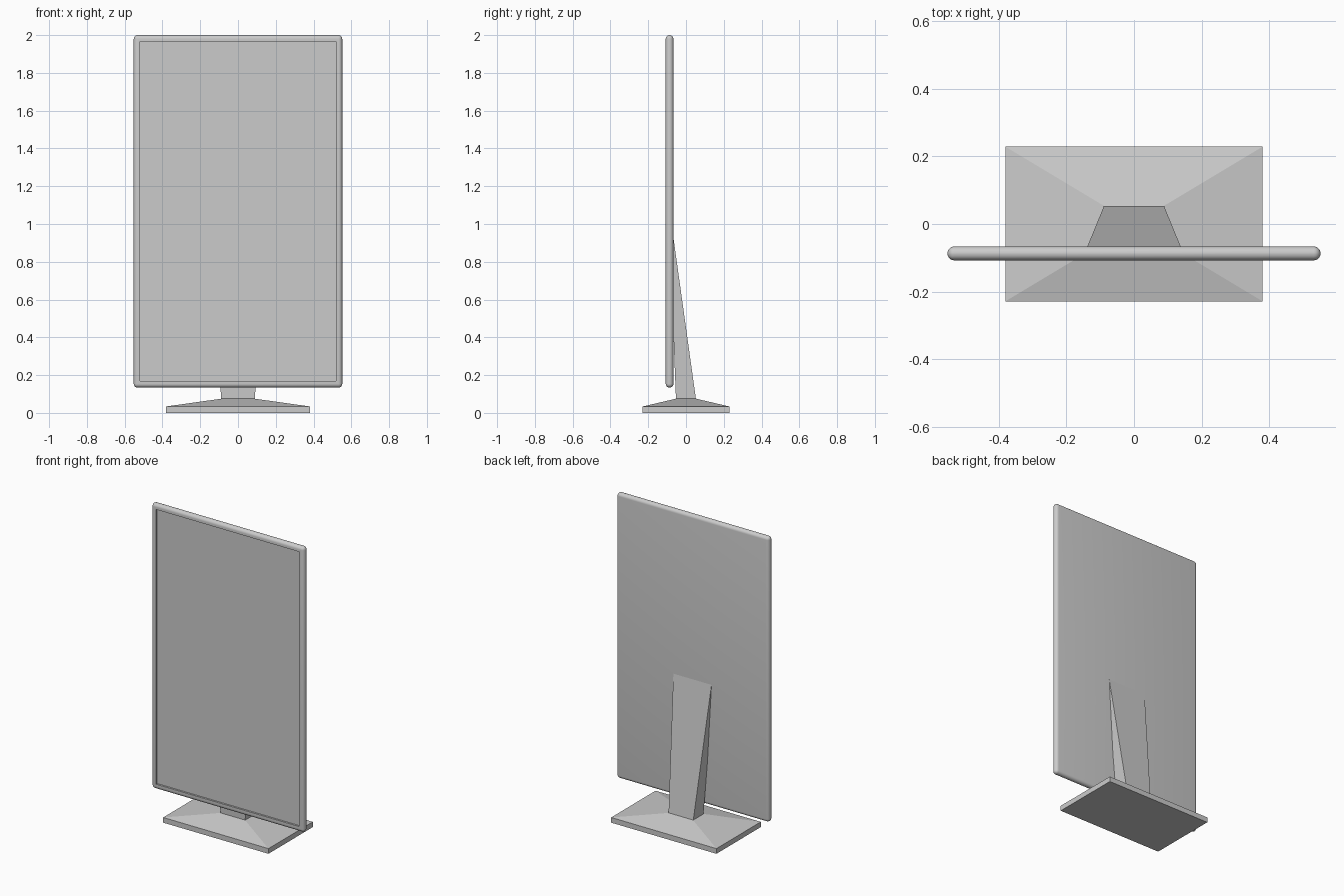
import bpy, bmesh, math

if "Cube" in bpy.data.objects:
    bpy.data.objects.remove(bpy.data.objects["Cube"])

grey = bpy.data.materials.new("plain grey")
grey.diffuse_color = (0.6, 0.6, 0.6, 1)
grey.use_nodes = True
grey.node_tree.nodes["Principled BSDF"].inputs["Base Color"].default_value = grey.diffuse_color


def finish(name, bm):
    """Turn a bmesh into a named object with the grey material."""
    bmesh.ops.recalc_face_normals(bm, faces=bm.faces[:])
    mesh = bpy.data.meshes.new(name)
    bm.to_mesh(mesh)
    bm.free()
    mesh.materials.append(grey)
    ob = bpy.data.objects.new(name, mesh)
    bpy.context.collection.objects.link(ob)
    return ob


def loft(name, rings):
    """Stack of rectangles (half width, y front, y back, z), capped at both ends."""
    bm = bmesh.new()
    loops = [[bm.verts.new(p) for p in ((-w, y0, z), (w, y0, z), (w, y1, z), (-w, y1, z))]
             for w, y0, y1, z in rings]
    for a, b in zip(loops, loops[1:]):
        for i in range(4):
            j = (i + 1) % 4
            bm.faces.new((a[i], a[j], b[j], b[i]))
    bm.faces.new(loops[0][::-1])
    bm.faces.new(loops[-1])
    return finish(name, bm)


# Base: thin slab with a hipped top
loft("base", [(0.381, -0.229, 0.229, 0), (0.381, -0.229, 0.229, 0.034),
              (0.089, -0.054, 0.054, 0.075)])

# Neck: wedge that widens upward and runs into the back of the screen
loft("neck", [(0.089, -0.053, 0.053, 0.07), (0.139, -0.087, -0.069, 0.945)])

# Screen: upright slab with fully rounded rim and a recessed display
bm = bmesh.new()
bmesh.ops.create_cube(bm, size=1)
for v in bm.verts:
    v.co.x *= 1.104
    v.co.y = v.co.y * 0.041 - 0.087
    v.co.z = v.co.z * 1.866 + 1.067
bmesh.ops.bevel(bm, geom=bm.edges[:], offset=0.0202, segments=6, profile=0.5, affect='EDGES')
bm.normal_update()
front = max((f for f in bm.faces if f.normal.y < -0.99), key=lambda f: f.calc_area())
bmesh.ops.inset_region(bm, faces=[front], thickness=0.02)
display = bmesh.ops.extrude_discrete_faces(bm, faces=[front])["faces"][0]
bmesh.ops.translate(bm, verts=display.verts[:], vec=(0, 0.012, 0))
screen = finish("screen", bm)

bpy.ops.object.select_all(action='DESELECT')
screen.select_set(True)
bpy.context.view_layer.objects.active = screen
bpy.ops.object.shade_smooth_by_angle(angle=math.radians(35))
